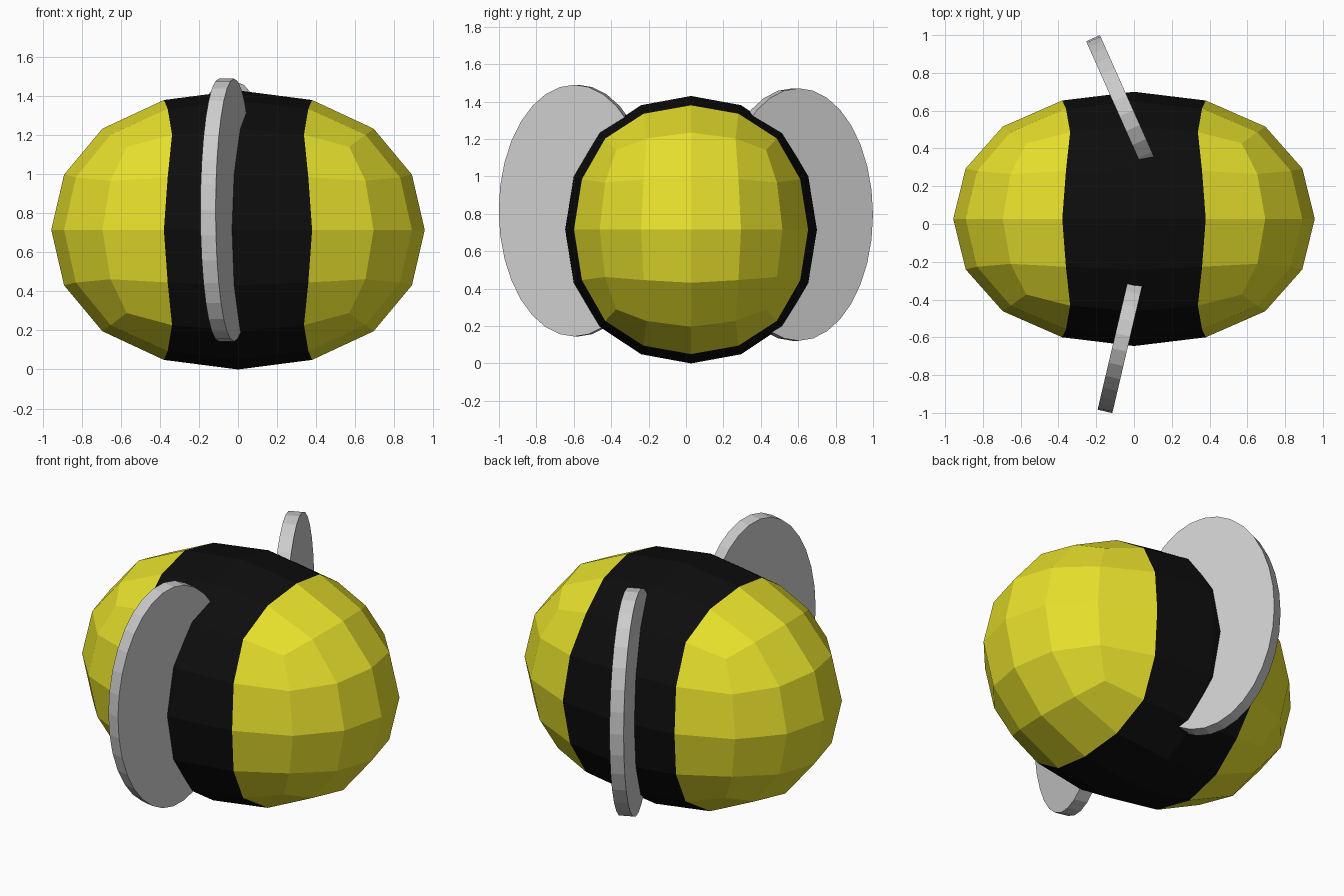
import bpy, math
from mathutils import Matrix, Vector

if "Cube" in bpy.data.objects:
    bpy.data.objects.remove(bpy.data.objects["Cube"])


def material(name, rgb):
    mat = bpy.data.materials.new(name)
    mat.diffuse_color = (*rgb, 1)
    mat.use_nodes = True
    mat.node_tree.nodes["Principled BSDF"].inputs["Base Color"].default_value = mat.diffuse_color
    return mat


def transform(obj, matrix):
    obj.data.transform(matrix)
    obj.data.update()


# Body: a cube rounded by two subdivision levels, stretched to size
bpy.ops.mesh.primitive_cube_add(size=2)
body = bpy.context.object
body.name = "striped_body"
sub = body.modifiers.new("round", 'SUBSURF')
sub.levels = sub.render_levels = 2
bpy.ops.object.modifier_apply(modifier=sub.name)
reach = max(v.co.x for v in body.data.vertices)
half = Vector((0.957, 0.673, 0.715))
transform(body, Matrix.Translation((0, 0.027, half.z)) @ Matrix.Diagonal((*(half / reach), 1)))

# Black band: the two rows of faces around the middle
body.data.materials.append(material("yellow", (0.8, 0.75, 0.025)))
body.data.materials.append(material("black", (0.004, 0.004, 0.004)))
for face in body.data.polygons:
    face.use_smooth = False
    face.material_index = 1 if abs(face.center.x) < 0.3 else 0


# Wings: thin upright oval discs, each turned about the vertical
def wing(name, centre, half_width, half_height, turn):
    bpy.ops.mesh.primitive_cylinder_add(vertices=32, radius=1, depth=0.08)
    obj = bpy.context.object
    obj.name = name
    transform(obj, Matrix.Translation(centre)
              @ Matrix.Rotation(math.radians(turn), 4, 'Z')
              @ Matrix.Diagonal((1, half_width, half_height, 1))
              @ Matrix.Rotation(math.radians(90), 4, 'Y'))


wing("front_wing", (-0.059, -0.588, 0.817), 0.415, 0.673, -13.2)
wing("back_wing", (-0.040, 0.586, 0.796), 0.435, 0.675, 24)
